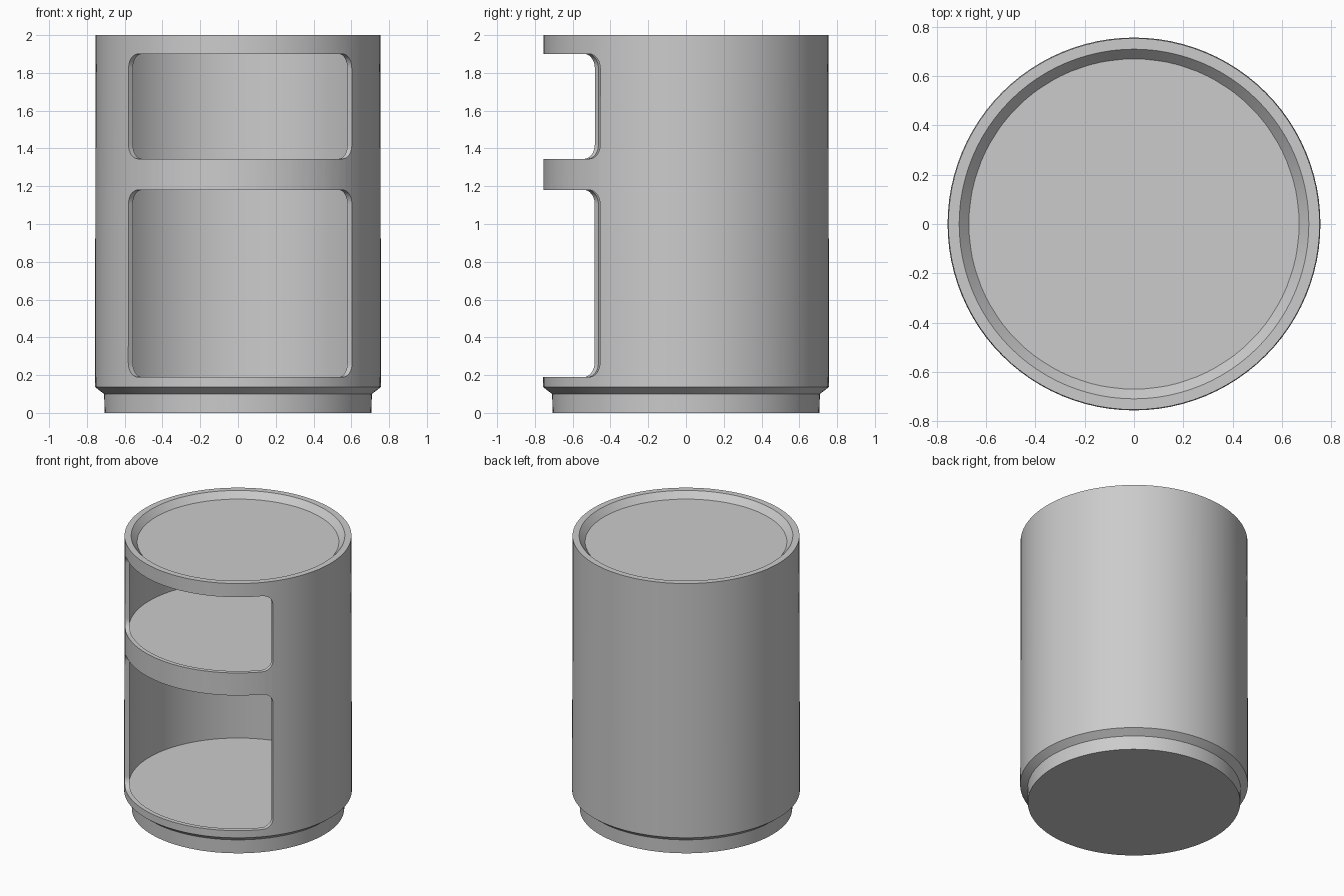
import bpy, bmesh
from math import sin, cos, pi, radians, sqrt

if "Cube" in bpy.data.objects:
    bpy.data.objects.remove(bpy.data.objects["Cube"])

SEGMENTS = 96
R_OUT, R_IN = 0.756, 0.725


def finish(bm, name):
    bmesh.ops.remove_doubles(bm, verts=bm.verts, dist=1e-5)
    bmesh.ops.recalc_face_normals(bm, faces=bm.faces)
    mesh = bpy.data.meshes.new(name)
    bm.to_mesh(mesh)
    bm.free()
    obj = bpy.data.objects.new(name, mesh)
    bpy.context.collection.objects.link(obj)
    return obj


def activate(obj):
    bpy.ops.object.select_all(action='DESELECT')
    obj.select_set(True)
    bpy.context.view_layer.objects.active = obj


def lathe(name, profile, steps=SEGMENTS):
    """Turn an (r, z) profile that starts and ends on the axis."""
    bm = bmesh.new()
    verts = [bm.verts.new((0, -r, z)) for r, z in profile]
    edges = [bm.edges.new(p) for p in zip(verts, verts[1:])]
    bmesh.ops.spin(bm, geom=verts + edges, cent=(0, 0, 0), axis=(0, 0, 1),
                   angle=2 * pi, steps=steps)
    return finish(bm, name)


def opening_cutter(name, z0, z1, half=radians(51.6), turn=radians(1.4), corner=0.075):
    """Curved rounded rectangle that follows the wall."""
    ca = corner / R_OUT
    left = [(-half + ca * (1 - cos(t)), corner * (1 - sin(t)))
            for t in (i * pi / 16 for i in range(9))]
    flat = half - ca
    middle = [(-flat + 2 * flat * i / 36, 0) for i in range(1, 36)]
    columns = left + middle + [(-a, d) for a, d in reversed(left)]
    bm = bmesh.new()
    rings = []
    for a, inset in columns:
        a += turn
        rings.append([bm.verts.new((r * sin(a), -r * cos(a), z)) for r, z in
                      ((0.69, z0 + inset), (0.85, z0 + inset),
                       (0.85, z1 - inset), (0.69, z1 - inset))])
    for p, q in zip(rings, rings[1:]):
        for i in range(4):
            j = (i + 1) % 4
            bm.faces.new((p[i], p[j], q[j], q[i]))
    bm.faces.new(rings[0])
    bm.faces.new(rings[-1])
    cutter = finish(bm, name)
    cutter.hide_render = True
    return cutter


# Cylindrical shell with stepped plinth, solid floor and sloped top rim
shell = lathe("cabinet_shell", [
    (0, 0), (0.706, 0), (0.709, 0.10), (0.757, 0.137), (0.754, 2.0),
    (0.71, 2.0), (0.662, 1.945), (0.662, 1.925), (R_IN, 1.915),
    (R_IN, 0.178), (0, 0.178), ])

# close the shell at the ceiling with the lid panel and add the middle shelf
lid = lathe("top_panel", [(0, 1.92), (0.674, 1.92), (0.674, 1.955), (0, 1.955)], 28)
shelf = lathe("middle_shelf", [(0, 1.28), (0.735, 1.28), (0.735, 1.325), (0, 1.325)])

# Two front openings
for label, z0, z1 in (("lower", 0.19, 1.18), ("upper", 1.345, 1.90)):
    cutter = opening_cutter(label + "_opening_cutter", z0, z1)
    mod = shell.modifiers.new(label + "_opening", 'BOOLEAN')
    mod.operation = 'DIFFERENCE'
    mod.solver = 'EXACT'
    mod.object = cutter
    activate(shell)
    bpy.ops.object.modifier_apply(modifier=mod.name)
    bpy.data.objects.remove(cutter)

# Smooth curved walls, crisp rims
for obj in (shell, lid, shelf):
    activate(obj)
    bpy.ops.object.shade_smooth_by_angle(angle=radians(30))
